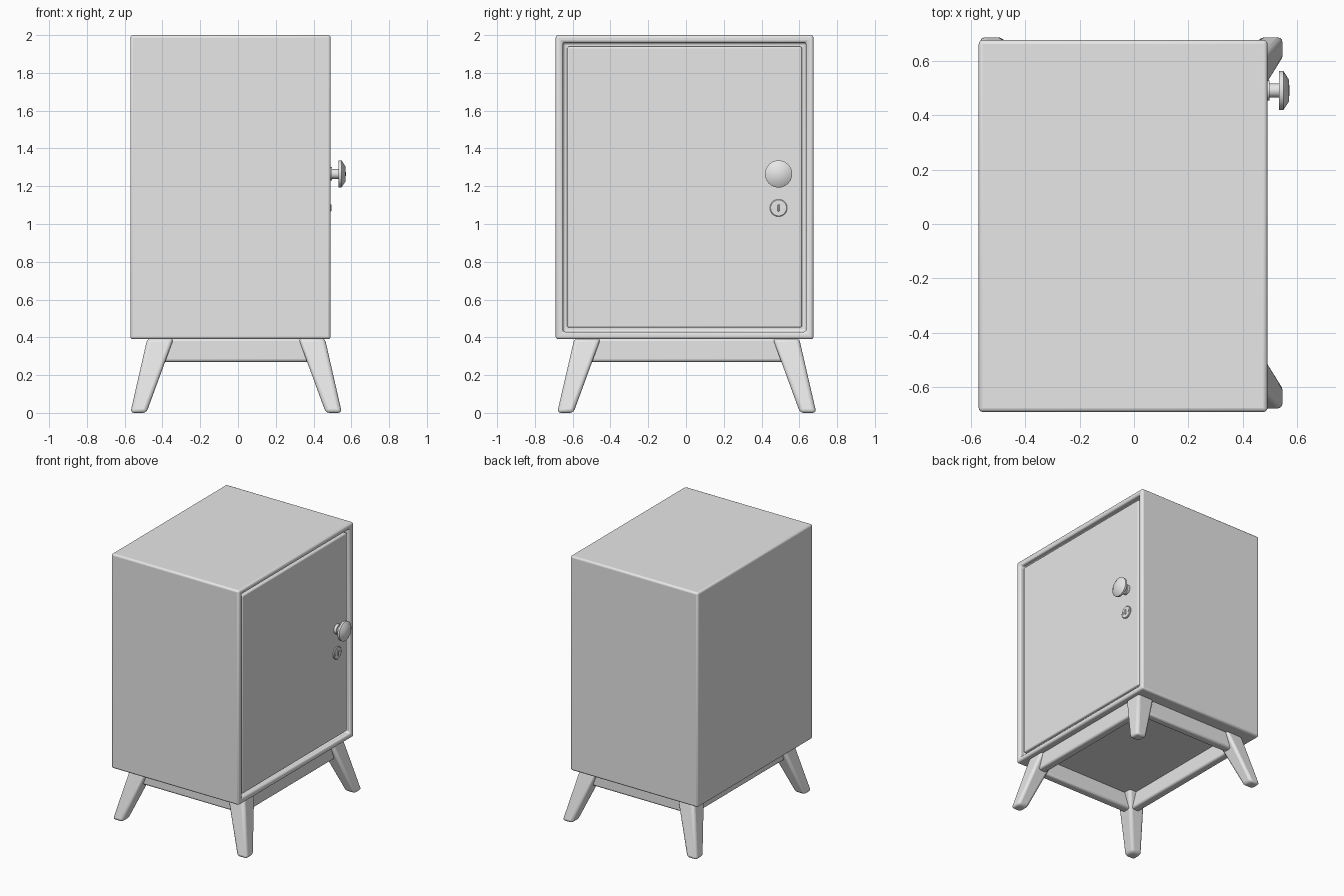
import bpy, bmesh, math
from mathutils import Matrix, Vector

if "Cube" in bpy.data.objects:
    bpy.data.objects.remove(bpy.data.objects["Cube"])

GREY = (0.8, 0.8, 0.8, 1)
paint = bpy.data.materials.new("plain grey")
paint.use_nodes = True
paint.diffuse_color = GREY
bsdf = next(n for n in paint.node_tree.nodes if n.type == 'BSDF_PRINCIPLED')
bsdf.inputs["Base Color"].default_value = GREY


def finish(name, bm, bevel=0, segments=3, angle=35):
    """Turn a bmesh into a shaded object with rounded edges."""
    bmesh.ops.recalc_face_normals(bm, faces=bm.faces)
    mesh = bpy.data.meshes.new(name)
    bm.to_mesh(mesh)
    bm.free()
    mesh.materials.append(paint)
    obj = bpy.data.objects.new(name, mesh)
    bpy.context.collection.objects.link(obj)
    if bevel:
        mod = obj.modifiers.new("rounded edges", 'BEVEL')
        mod.width, mod.segments = bevel, segments
        mod.limit_method = 'ANGLE'
    bpy.ops.object.select_all(action='DESELECT')
    obj.select_set(True)
    bpy.context.view_layer.objects.active = obj
    bpy.ops.object.shade_smooth_by_angle(angle=math.radians(angle))
    return obj


def box_mesh(lo, hi):
    lo, hi = Vector(lo), Vector(hi)
    bm = bmesh.new()
    bmesh.ops.create_cube(bm, size=1, matrix=Matrix.Translation((lo + hi) / 2)
                          @ Matrix.Diagonal((*(hi - lo), 1)))
    return bm


def lathe_x(name, profile, y, z, steps=32):
    """Spin (x, radius) points around an axis along x."""
    bm = bmesh.new()
    verts = [bm.verts.new((x, y + r, z)) for x, r in profile]
    edges = [bm.edges.new(pair) for pair in zip(verts, verts[1:])]
    bmesh.ops.spin(bm, geom=verts + edges, cent=(0, y, z), axis=(1, 0, 0),
                   angle=math.tau, steps=steps)
    bmesh.ops.remove_doubles(bm, verts=bm.verts, dist=0.0001)
    return finish(name, bm)


# Cabinet body with a recess for the door in its +x side
bm = box_mesh((-0.57, -0.69, 0.39), (0.49, 0.675, 2.0))
bm.normal_update()
side = max(bm.faces, key=lambda f: f.normal.x)
bmesh.ops.inset_region(bm, faces=[side], thickness=0.055)
pushed = bmesh.ops.extrude_face_region(bm, geom=[side])
inner = [v for v in pushed["geom"] if isinstance(v, bmesh.types.BMVert)]
bmesh.ops.translate(bm, verts=inner, vec=(-0.05, 0, 0))
if side.is_valid:
    bmesh.ops.delete(bm, geom=[side], context='FACES_ONLY')
finish("cabinet_body", bm, 0.014)

# Door panel
finish("door", box_mesh((0.43, -0.629, 0.451), (0.477, 0.614, 1.939)), 0.01)

# Knob with flange, stem and faceted head
lathe_x("door_knob", [(0.47, 0), (0.47, 0.036), (0.498, 0.036), (0.498, 0.026),
                      (0.533, 0.026), (0.533, 0.072), (0.548, 0.072),
                      (0.569, 0.04), (0.571, 0)], 0.49, 1.265)

# Lock plate with two screws and a small key cover
lathe_x("lock_plate", [(0.47, 0), (0.47, 0.046), (0.484, 0.046),
                       (0.487, 0.042), (0.487, 0)], 0.49, 1.085)
for label, dy in (("front", -0.03), ("back", 0.03)):
    lathe_x("lock_screw_" + label, [(0.48, 0), (0.48, 0.008), (0.49, 0.008),
                                    (0.491, 0)], 0.49 + dy, 1.085, 12)
finish("key_cover", box_mesh((0.48, 0.485, 1.067), (0.495, 0.495, 1.103)), 0.002, 1)

# Splayed, tapered legs
CX, CY, TOP = -0.01, 0.004, 0.395
for sx, xname in ((1, "left"), (-1, "right")):
    for sy, yname in ((-1, "front"), (1, "back")):
        bm = bmesh.new()
        rings = []
        for z, x0, x1, y0, y1 in ((0, 0.475, 0.56, 0.6, 0.686),
                                  (TOP, 0.33, 0.47, 0.455, 0.595)):
            rings.append([bm.verts.new((CX + sx * x, CY + sy * y, z))
                          for x, y in ((x0, y0), (x1, y0), (x1, y1), (x0, y1))])
        for ring in rings:
            bm.faces.new(ring)
        for i in range(4):
            j = (i + 1) % 4
            bm.faces.new((rings[0][i], rings[0][j], rings[1][j], rings[1][i]))
        finish(f"{yname}_{xname}_leg", bm, 0.02)

# Rails between the legs
LOW, THICK, RX, RY = 0.27, 0.065, 0.455, 0.58
for s, name in ((-1, "front"), (1, "back")):
    y0, y1 = sorted((CY + s * RY, CY + s * (RY - THICK)))
    finish(name + "_rail", box_mesh((CX - 0.41, y0, LOW), (CX + 0.41, y1, TOP)), 0.015)
for s, name in ((-1, "right"), (1, "left")):
    x0, x1 = sorted((CX + s * RX, CX + s * (RX - THICK)))
    finish(name + "_rail", box_mesh((x0, CY - 0.53, LOW), (x1, CY + 0.53, TOP)), 0.015)
